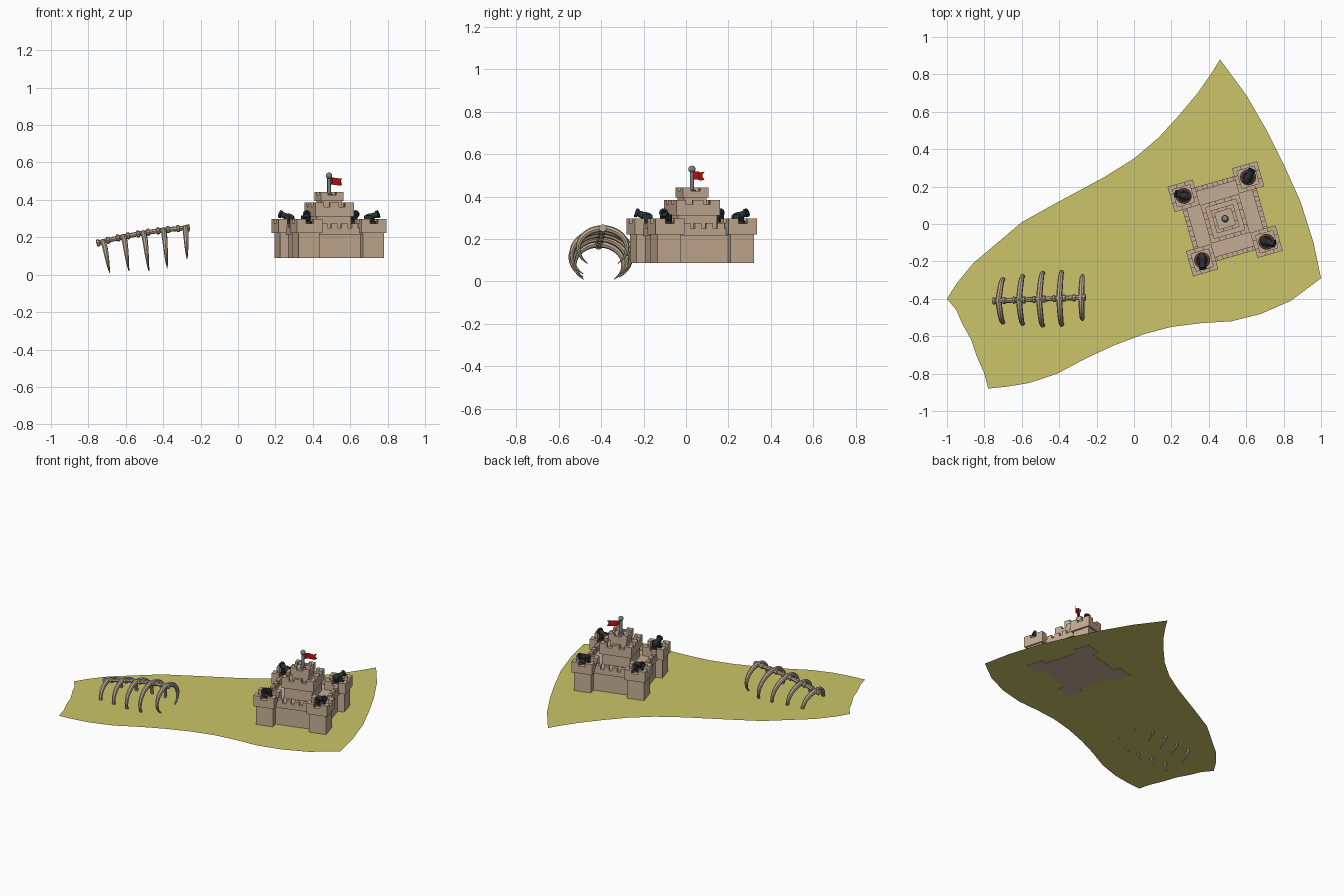
import bpy, bmesh
from math import sin, cos, pi, radians
from mathutils import Matrix, Vector

cube = bpy.data.objects.get("Cube")
if cube:
    bpy.data.objects.remove(cube)


def material(name, *rgb):
    m = bpy.data.materials.new(name)
    m.use_nodes = True
    color = (*rgb, 1)
    m.diffuse_color = color
    m.node_tree.nodes["Principled BSDF"].inputs["Base Color"].default_value = color
    return m


SAND = material("sand", .60, .56, .14)
STONE = material("stone", .56, .42, .30)
BONE = material("bone", .50, .40, .29)
IRON = material("black iron", .025, .032, .036)
RUST = material("brown mount", .12, .045, .025)
STEEL = material("grey metal", .20, .23, .25)
RED = material("red cloth", .55, .004, .004)

GROUND = .09
CASTLE = Matrix.Translation((.487, .028, 0)) @ Matrix.Rotation(radians(16), 4, 'Z')


def finish(name, bm, mat, matrix=Matrix(), smooth=False):
    mesh = bpy.data.meshes.new(name)
    bm.transform(matrix)
    bm.to_mesh(mesh)
    bm.free()
    mesh.materials.append(mat)
    obj = bpy.data.objects.new(name, mesh)
    bpy.context.collection.objects.link(obj)
    if smooth:
        bpy.ops.object.select_all(action='DESELECT')
        obj.select_set(True)
        bpy.context.view_layer.objects.active = obj
        bpy.ops.object.shade_smooth_by_angle(angle=radians(35))
    return obj


def box(bm, x0, x1, y0, y1, z0, z1, matrix=Matrix()):
    size = Matrix.Diagonal((x1 - x0, y1 - y0, z1 - z0, 1))
    middle = Matrix.Translation(((x0 + x1) / 2, (y0 + y1) / 2, (z0 + z1) / 2))
    bmesh.ops.create_cube(bm, size=1, matrix=matrix @ middle @ size)


def block(bm, half, z0, z1):
    box(bm, -half, half, -half, half, z0, z1)


def parapet(bm, half, floor, sill, top, thick, corner, middles=(), width=0):
    """Low wall round a square, with corner and middle merlons."""
    for k in range(4):
        turn = Matrix.Rotation(k * pi / 2, 4, 'Z')
        inner = half - thick
        box(bm, -half, inner, inner, half, floor, sill, turn)
        if corner:
            box(bm, -half, corner - half, inner, half, sill, top, turn)
            box(bm, half - corner, inner, inner, half, sill, top, turn)
        for u in middles:
            box(bm, u - width / 2, u + width / 2, inner, half, sill, top, turn)


def lathe(bm, profile, sides=16, matrix=Matrix()):
    """Turn (radius, height) points round z."""
    rings = []
    for r, z in profile:
        rings.append([bm.verts.new(matrix @ Vector((r * cos(a), r * sin(a), z)))
                      for a in (2 * pi * i / sides for i in range(sides))])
    for low, high in zip(rings, rings[1:]):
        for i in range(sides):
            j = (i + 1) % sides
            bm.faces.new((low[i], low[j], high[j], high[i]))
    bm.faces.new(rings[0][::-1])
    bm.faces.new(rings[-1])


def tube(name, path, radii, mat, resolution=2):
    curve = bpy.data.curves.new(name, 'CURVE')
    curve.dimensions = '3D'
    curve.bevel_depth = 1
    curve.bevel_resolution = resolution
    curve.use_fill_caps = True
    spline = curve.splines.new('POLY')
    spline.points.add(len(path) - 1)
    for point, co, r in zip(spline.points, path, radii):
        point.co = (*co, 1)
        point.radius = r
    temp = bpy.data.objects.new(name, curve)
    bpy.context.collection.objects.link(temp)
    bpy.context.view_layer.update()
    mesh = bpy.data.meshes.new_from_object(
        temp.evaluated_get(bpy.context.evaluated_depsgraph_get()))
    bpy.data.objects.remove(temp)
    bm = bmesh.new()
    bm.from_mesh(mesh)
    return finish(name, bm, mat, smooth=True)


# Sandy ground sheet
outline = [(.46, .88), (.41, .8), (.34, .7), (.24, .58), (.13, .46), (0, .35), (-.16, .25),
           (-.42, .11), (-.6, .01), (-.73, -.1), (-.86, -.21), (-.95, -.32), (-1, -.4),
           (-.95, -.46), (-.92, -.53), (-.87, -.62), (-.84, -.71), (-.8, -.8), (-.78, -.88),
           (-.68, -.87), (-.56, -.85), (-.41, -.8), (-.26, -.72), (-.11, -.65), (.05, -.59),
           (.2, -.55), (.36, -.53), (.52, -.52), (.68, -.48), (.84, -.41), (1, -.29),
           (.96, -.1), (.89, .12), (.8, .32), (.71, .5), (.6, .69)]
bm = bmesh.new()
bm.faces.new([bm.verts.new((x, y, GROUND)) for x, y in outline])
bmesh.ops.triangulate(bm, faces=bm.faces[:])
finish("ground", bm, SAND)

# Curtain wall with its battlements
BASE = GROUND - .002
bm = bmesh.new()
block(bm, .192, BASE, .215)
block(bm, .206, .215, .235)
parapet(bm, .206, .235, .25, .275, .025, 0, (-.084, -.028, .028, .084), .034)
finish("curtain_wall", bm, STONE, CASTLE)

# Stepped keep
bm = bmesh.new()
block(bm, .095, .235, .31)
block(bm, .107, .31, .35)
parapet(bm, .107, .35, .362, .385, .022, .048, (0,), .05)
finish("middle_keep", bm, STONE, CASTLE)
bm = bmesh.new()
block(bm, .055, .35, .395)
block(bm, .063, .395, .418)
parapet(bm, .063, .418, .427, .442, .018, .04)
finish("top_keep", bm, STONE, CASTLE)

# Corner towers, each with a cannon aimed outwards
barrel = [(.008, -.036), (.016, -.032), (.02, -.02), (.02, 0), (.017, .004), (.015, .034),
          (.021, .036), (.021, .048), (.012, .048), (.011, .02)]
for side, sx, sy, aim in (("front_right", -1, -1, -85), ("front_left", 1, -1, -15),
                          ("back_left", 1, 1, 62), ("back_right", -1, 1, 165)):
    bm = bmesh.new()
    block(bm, .058, BASE, .222)
    block(bm, .07, .222, .255)
    parapet(bm, .07, .255, .273, .297, .022, .048)
    finish(side + "_tower", bm, STONE, CASTLE @ Matrix.Translation((sx * .179, sy * .179, 0)))

    spot = Matrix.Translation(CASTLE @ Vector((sx * .179, sy * .179, 0)))
    spot = spot @ Matrix.Rotation(radians(aim), 4, 'Z')
    bm = bmesh.new()
    lathe(bm, [(.043, .254), (.043, .27), (.036, .274)])
    finish(side + "_cannon_mount", bm, RUST, spot, True)
    bm = bmesh.new()
    lathe(bm, [(.031, .272), (.031, .284), (.02, .29)])
    for s in (-1, 1):
        box(bm, -.014, .014, s * .022 - .004, s * .022 + .004, .28, .316)
    lathe(bm, barrel, 16, Matrix.Translation((0, 0, .309)) @ Matrix.Rotation(radians(70), 4, 'Y'))
    finish(side + "_cannon", bm, IRON, spot, True)

# Flagpole with ball finial
bm = bmesh.new()
lathe(bm, [(.02, .417), (.02, .43), (.01, .434), (.01, .52)])
bmesh.ops.create_uvsphere(bm, u_segments=16, v_segments=10, radius=.017,
                          matrix=Matrix.Translation((0, 0, .529)))
finish("flagpole", bm, STEEL, CASTLE, True)

# Waving swallow-tailed flag
bm = bmesh.new()
columns = []
for i in range(9):
    t = i / 8
    column = []
    for row in (-1, 0, 1):
        reach = t - (.2 if row == 0 and i == 8 else 0)
        wave = .008 * sin(reach * 2 * pi)
        column.append(bm.verts.new((.009 + .082 * reach, wave, .498 + row * .019 + wave * .3)))
    columns.append(column)
for a, b in zip(columns, columns[1:]):
    for r in (0, 1):
        bm.faces.new((a[r], b[r], b[r + 1], a[r + 1]))
finish("flag", bm, RED, Matrix.Translation((.487, .028, 0)) @ Matrix.Rotation(radians(41), 4, 'Z'))


# Half-buried skeleton: arched spine
def spine_at(x):
    t = (x + .755) / .495
    return Vector((x, -.412 + .02 * t, .168 + .135 * t - .052 * t * t))


stations = [-.755 + .495 * i / 12 for i in range(13)]
tube("spine", [spine_at(x) for x in stations], [.013] * 13, BONE)

# Vertebra collars along the spine
bm = bmesh.new()
for i in range(10):
    x = -.748 + .481 * i / 9
    slope = (spine_at(x + .01) - spine_at(x - .01)).to_track_quat('Z', 'Y').to_matrix().to_4x4()
    lathe(bm, [(.014, -.009), (.019, -.006), (.019, .006), (.014, .009)], 8,
          Matrix.Translation(spine_at(x)) @ slope)
finish("vertebrae", bm, BONE)

# Rib pairs, tapering to points that curl inwards
for n, (x, tip, lean) in enumerate([(-.725, .01, .04), (-.615, .02, .032), (-.508, .02, .032),
                                    (-.4, .035, .022), (-.282, .085, .01)]):
    top = spine_at(x)
    rise = (top.z - tip) / 1.79
    spread = rise * 1.25
    for s, side in ((1, "back"), (-1, "front")):
        path, radii = [], []
        for i in range(15):
            t = i / 14
            a = pi / 2 - t * radians(142)
            path.append((x + lean * t, top.y + s * spread * cos(a), top.z - rise * (1 - sin(a))))
            radii.append(.002 + .014 * (1 - t ** 2.2))
        tube(f"rib_{n + 1}_{side}", path, radii, BONE)
